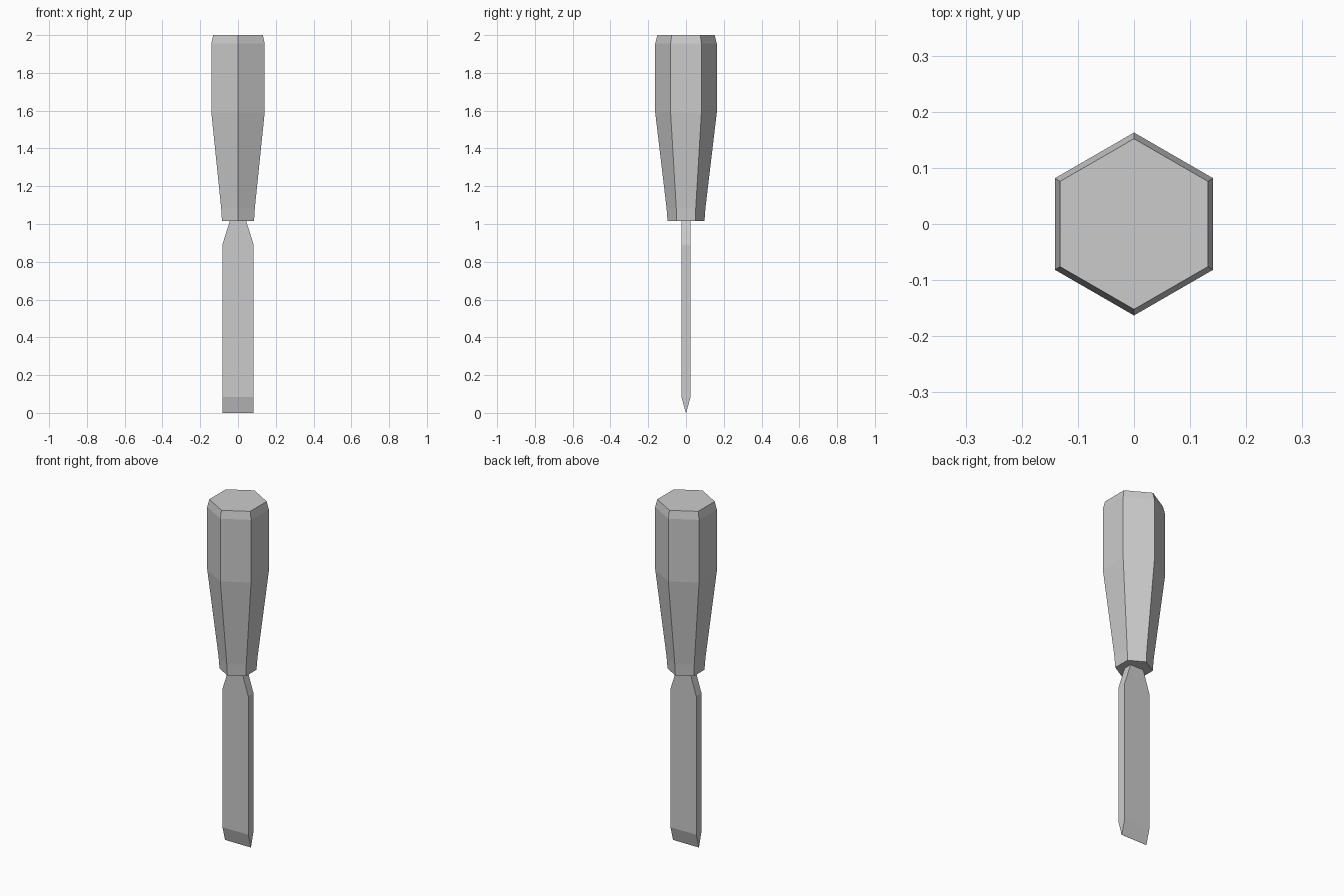
import bpy, bmesh, math

if "Cube" in bpy.data.objects:
    bpy.data.objects.remove(bpy.data.objects["Cube"])


def loft(name, rings):
    """Skin a stack of equal-count point rings and cap both ends."""
    bm = bmesh.new()
    loops = [[bm.verts.new(p) for p in ring] for ring in rings]
    n = len(loops[0])
    for a, b in zip(loops, loops[1:]):
        for i in range(n):
            j = (i + 1) % n
            bm.faces.new((a[i], a[j], b[j], b[i]))
    bm.faces.new(loops[0][::-1])
    bm.faces.new(loops[-1])
    bmesh.ops.remove_doubles(bm, verts=bm.verts, dist=1e-5)
    bmesh.ops.recalc_face_normals(bm, faces=bm.faces)
    mesh = bpy.data.meshes.new(name)
    bm.to_mesh(mesh)
    bm.free()
    obj = bpy.data.objects.new(name, mesh)
    bpy.context.collection.objects.link(obj)
    return obj


def hexagon(r, z):
    angles = [math.radians(30 + 60 * i) for i in range(6)]
    return [(r * math.cos(a), r * math.sin(a), z) for a in angles]


def rectangle(x, y, z):
    return [(-x, -y, z), (x, -y, z), (x, y, z), (-x, y, z)]


# Six-sided handle, flaring toward a chamfered butt
loft("handle", [hexagon(r, z) for r, z in [
    (0.098, 1.017), (0.103, 1.085), (0.163, 1.59), (0.163, 1.955), (0.152, 2.0)]])

# Flat blade: double-bevelled cutting edge and narrowing shoulder
edge_half = 0.0005
loft("blade", [rectangle(x, y, z) for x, y, z in [
    (0.083, edge_half, 0.0), (0.083, 0.024, 0.083),
    (0.083, 0.024, 0.89), (0.042, 0.024, 1.02)]])
